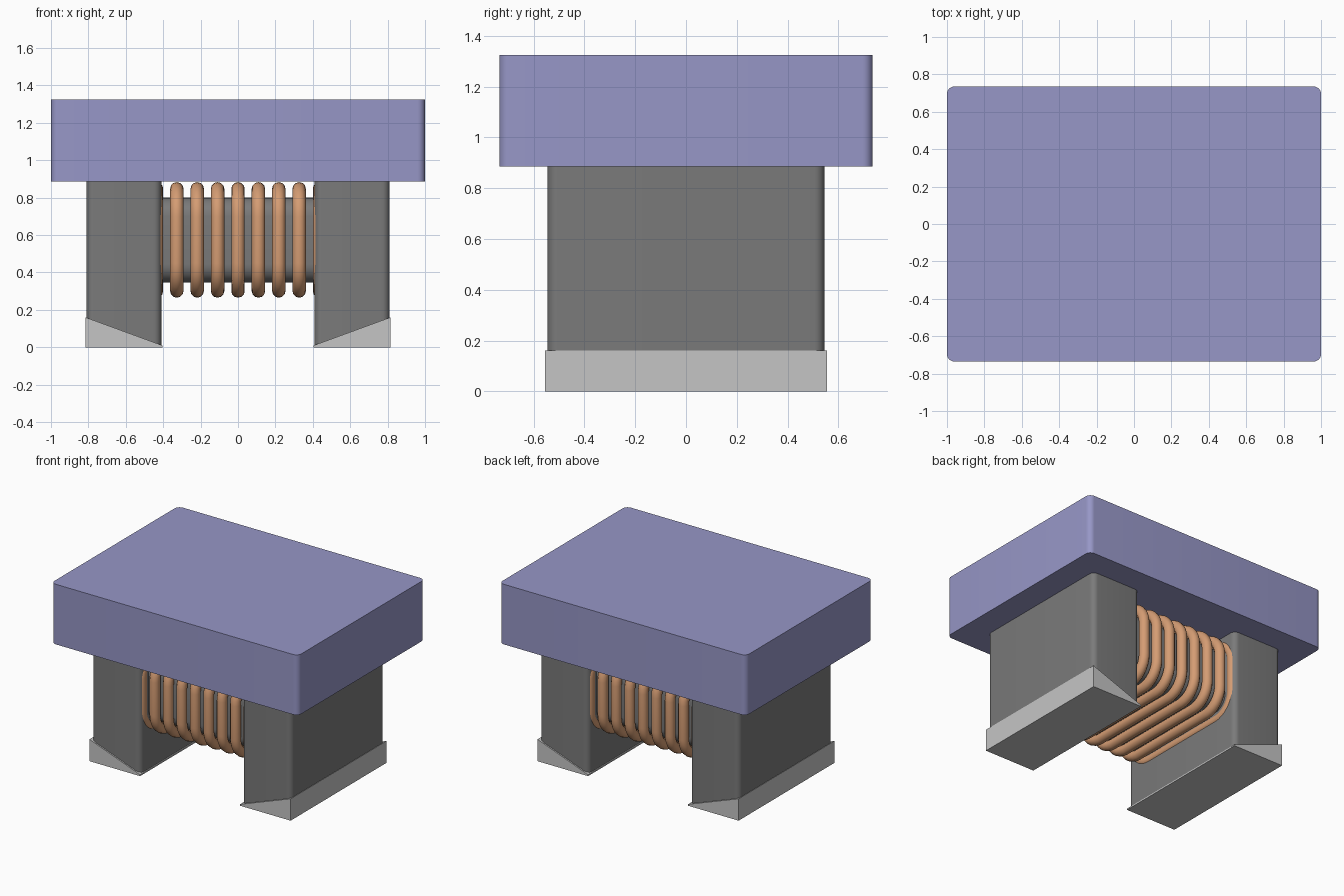
import bpy
import bmesh
import math

if "Cube" in bpy.data.objects:
    bpy.data.objects.remove(bpy.data.objects["Cube"], do_unlink=True)


def material(name, rgb):
    """Flat material from 0-255 display values."""
    lin = [((c / 255 + 0.055) / 1.055) ** 2.4 for c in rgb] + [1.0]
    m = bpy.data.materials.new(name)
    m.diffuse_color = lin
    m.use_nodes = True
    bsdf = m.node_tree.nodes["Principled BSDF"]
    bsdf.inputs["Base Color"].default_value = lin
    bsdf.inputs["Roughness"].default_value = 0.6
    return m


LAVENDER = material("lavender_cover", (151, 151, 199))
DARK_GREY = material("dark_grey_ferrite", (122, 122, 122))
LIGHT_GREY = material("light_grey_metal", (197, 197, 197))
COPPER = material("copper_wire", (212, 156, 115))


def rounded_rect(u0, u1, v0, v1, r, steps=8):
    """Outline of a rectangle with rounded corners, counter-clockwise."""
    corners = [(u1 - r, v1 - r), (u0 + r, v1 - r), (u0 + r, v0 + r), (u1 - r, v0 + r)]
    pts = []
    for i, (cu, cv) in enumerate(corners):
        for k in range(steps + 1):
            a = math.pi / 2 * (i + k / steps)
            pts.append((cu + r * math.cos(a), cv + r * math.sin(a)))
    return pts


def prism(name, outline, axis, start, end, mat, smooth=True):
    """Extrude a 2D outline along an axis ('x', 'y' or 'z')."""
    place = {"x": lambda u, v: (start, u, v),
             "y": lambda u, v: (u, start, v),
             "z": lambda u, v: (u, v, start)}[axis]
    bm = bmesh.new()
    face = bm.faces.new([bm.verts.new(place(u, v)) for u, v in outline])
    ext = bmesh.ops.extrude_face_region(bm, geom=[face], use_keep_orig=True)
    moved = [g for g in ext["geom"] if isinstance(g, bmesh.types.BMVert)]
    offset = [end - start if a == axis else 0.0 for a in "xyz"]
    bmesh.ops.translate(bm, verts=moved, vec=offset)
    bmesh.ops.recalc_face_normals(bm, faces=bm.faces)
    mesh = bpy.data.meshes.new(name)
    bm.to_mesh(mesh)
    bm.free()
    mesh.materials.append(mat)
    obj = bpy.data.objects.new(name, mesh)
    bpy.context.collection.objects.link(obj)
    if smooth:
        select_only(obj)
        bpy.ops.object.shade_smooth_by_angle(angle=math.radians(35))
    return obj


def select_only(obj):
    bpy.ops.object.select_all(action="DESELECT")
    obj.select_set(True)
    bpy.context.view_layer.objects.active = obj


# Cover slab
prism("top_cover", rounded_rect(-1, 1, -0.735, 0.735, 0.04), "z", 0.885, 1.325, LAVENDER)

# Winding core between the legs
prism("winding_core", rounded_rect(-0.45, 0.45, 0.345, 0.80, 0.10), "x", -0.45, 0.45, DARK_GREY)

# Legs with wedge-shaped metal feet, one pair per side
for side, s in (("left", 1), ("right", -1)):
    xs = sorted((s * 0.41, s * 0.81))
    prism(side + "_leg", rounded_rect(xs[0], xs[1], -0.545, 0.545, 0.04),
          "z", 0.004, 0.885, DARK_GREY)
    wedge = [(s * 0.405, 0), (s * 0.815, 0), (s * 0.815, 0.16), (s * 0.405, 0.01)]
    prism(side + "_terminal", wedge, "y", -0.555, 0.555, LIGHT_GREY, smooth=False)

# Copper winding: evenly spaced rounded loops, the outer two half sunk in the legs
curve = bpy.data.curves.new("copper_winding", "CURVE")
curve.dimensions = "3D"
curve.bevel_depth = 0.036
curve.bevel_resolution = 4
loop = rounded_rect(-0.495, 0.495, 0.301, 0.847, 0.15)
for i in range(-4, 5):
    spline = curve.splines.new("POLY")
    spline.points.add(len(loop) - 1)
    for p, (y, z) in zip(spline.points, loop):
        p.co = (i * 0.109, y, z, 1)
    spline.use_cyclic_u = True
curve.materials.append(COPPER)
winding = bpy.data.objects.new("copper_winding", curve)
bpy.context.collection.objects.link(winding)
select_only(winding)
bpy.ops.object.convert(target="MESH")
bpy.ops.object.shade_smooth()
